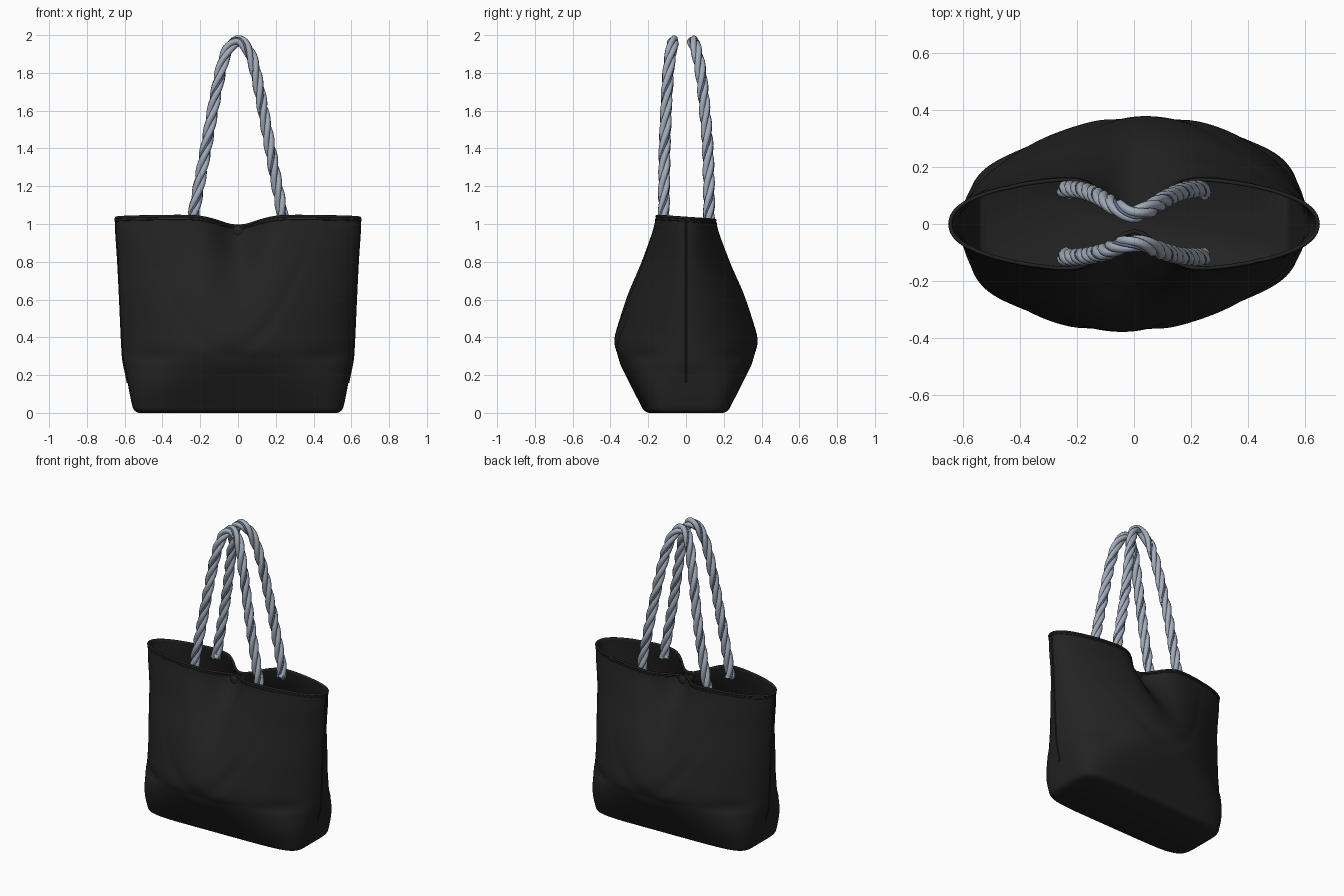
import bpy, bmesh, math
from mathutils import Vector

cube = bpy.data.objects.get("Cube")
if cube:
    bpy.data.objects.remove(cube, do_unlink=True)


def material(name, rgb):
    m = bpy.data.materials.new(name)
    m.use_nodes = True
    col = (*rgb, 1)
    m.diffuse_color = col
    bsdf = m.node_tree.nodes["Principled BSDF"]
    bsdf.inputs["Base Color"].default_value = col
    bsdf.inputs["Roughness"].default_value = 0.8
    return m


BLACK = material("black leather", (0.016, 0.016, 0.016))
GREY = material("blue grey rope", (0.36, 0.41, 0.49))
NAVY = material("dark blue thread", (0.12, 0.16, 0.28))


def catmull(pts, t):
    """Smooth interpolation through tuples, t from 0 to 1."""
    f = t * (len(pts) - 1)
    i = min(int(f), len(pts) - 2)
    u = f - i
    a, b = pts[max(i - 1, 0)], pts[i]
    c, d = pts[i + 1], pts[min(i + 2, len(pts) - 1)]
    return [0.5 * (2 * q + (r - p) * u + (2 * p - 5 * q + 4 * r - s) * u * u
                   + (3 * q - p - 3 * r + s) * u ** 3)
            for p, q, r, s in zip(a, b, c, d)]


def gauss(v, width):
    return math.exp(-(v / width) ** 2)


# Bag sections: height, half width, half depth, squareness, centre pinch
SECTIONS = [
    (0, .525, .19, 6, 0), (.015, .55, .215, 6, 0), (.06, .565, .24, 5, 0),
    (.2, .592, .315, 2.9, 0), (.28, .608, .355, 2.2, 0), (.38, .615, .383, 1.8, 0),
    (.6, .625, .333, 1.75, .1), (.8, .635, .253, 1.8, .35),
    (.95, .645, .192, 2.1, .72), (1.032, .648, .17, 2.2, .85),
]


def bag_point(t, angle, grow=0.0):
    z, w, d, n, pinch = catmull(SECTIONS, t)
    c, s = math.cos(angle), math.sin(angle)
    x = math.copysign(abs(c) ** (2 / n), c) * (w + grow)
    y = math.copysign(abs(s) ** (2 / n), s) * (d + grow)
    side = 1 if y > 0 else -1
    y *= 1 - pinch * gauss(x, .12)
    y *= 1 + .15 * x * side * min(1, 3 * max(0, 1 - z))
    # sagging fold across the panel and tucks above the lower corners
    fold = .012 * gauss(z - .33 - 3 * (x - .05 * side) ** 2, .05) * gauss(x, .32)
    tuck = .018 * gauss(z - .3, .04) * gauss(abs(x) - .46, .1)
    y -= side * (fold + tuck) * min(1, abs(y) / .1)
    # rim dips at the centre and towards the back
    z -= (.045 * gauss(x, .14) + .07 * y) * (z / 1.035) ** 6
    return Vector((x, y, z))


# Bag shell
RINGS, SEGS = 72, 160
angles = [2 * math.pi * k / SEGS for k in range(SEGS)]
bm = bmesh.new()
rings = [[bm.verts.new(bag_point(r / (RINGS - 1), a)) for a in angles]
         for r in range(RINGS)]
for low, high in zip(rings, rings[1:]):
    for k in range(SEGS):
        j = (k + 1) % SEGS
        bm.faces.new((low[k], low[j], high[j], high[k]))
bm.faces.new(rings[0][::-1])
mesh = bpy.data.meshes.new("bag_body")
bm.to_mesh(mesh)
bm.free()
body = bpy.data.objects.new("bag_body", mesh)
bpy.context.collection.objects.link(body)
mesh.materials.append(BLACK)
wall = body.modifiers.new("wall", "SOLIDIFY")
wall.thickness = .01
wall.offset = -1


def smooth(obj):
    bpy.ops.object.select_all(action="DESELECT")
    obj.select_set(True)
    bpy.context.view_layer.objects.active = obj
    bpy.ops.object.shade_smooth_by_angle(angle=math.radians(45))


smooth(body)


def tube(name, points, radius, mat, cyclic=False):
    cu = bpy.data.curves.new(name, "CURVE")
    cu.dimensions = "3D"
    cu.bevel_depth = radius
    cu.bevel_resolution = 2
    cu.use_fill_caps = True
    sp = cu.splines.new("POLY")
    sp.points.add(len(points) - 1)
    for p, co in zip(sp.points, points):
        p.co = (*co, 1)
    sp.use_cyclic_u = cyclic
    sp.use_smooth = True
    cu.materials.append(mat)
    obj = bpy.data.objects.new(name, cu)
    bpy.context.collection.objects.link(obj)
    return obj


# Rim piping, hem line and side seams
tube("rim_piping", [bag_point(1, a, -.003) for a in angles], .007, BLACK, True)
tube("hem_line", [bag_point(.965, a) for a in angles], .003, BLACK, True)
for name, a in (("left_seam", 0), ("right_seam", math.pi)):
    tube(name, [bag_point(.3 + .7 * k / 40, a) for k in range(41)], .005, BLACK)


# Twisted rope handles: half path of x, z, with depth per handle
HALF = [(.24, .99), (.235, 1.05), (.17, 1.4), (.105, 1.75), (.06, 1.91), (0, 1.968)]


def rope(name, depths):
    half = [(x, y, z) for (x, z), y in zip(HALF, depths)]
    ctrl = half + [(-x, y, z) for x, y, z in half[-2::-1]]
    steps = 240
    path = [Vector(catmull(ctrl, k / steps)) for k in range(steps + 1)]
    third = 2 * math.pi / 3
    strands = {"strand_a": (0, .0155, .0165, GREY),
               "strand_b": (third, .0155, .0165, GREY),
               "strand_c": (2 * third, .0155, .0165, GREY),
               "thread": (third / 2, .02, .006, NAVY)}
    for part, (phase, offset, radius, mat) in strands.items():
        pts, length = [], 0
        for k, p in enumerate(path):
            before, after = path[max(k - 1, 0)], path[min(k + 1, steps)]
            tangent = (after - before).normalized()
            n = tangent.cross(Vector((0, 1, 0))).normalized()
            b = tangent.cross(n)
            if k:
                length += (p - before).length
            turn = phase + 2 * math.pi * length / .32
            pts.append(p + offset * (n * math.cos(turn) + b * math.sin(turn)))
        tube(name + "_" + part, pts, radius, mat)


rope("front_handle", (-.112, -.117, -.113, -.098, -.08, -.066))
rope("back_handle", (.112, .122, .115, .085, .057, .036))

# Snap buttons at the pinched centre of each panel
for name, side in (("front_button", -1), ("back_button", 1)):
    bpy.ops.mesh.primitive_uv_sphere_add(segments=24, ring_count=12, radius=.032,
                                         location=(0, side * .036, .958))
    button = bpy.context.object
    button.name = name
    button.scale = (1, .4, 1)
    button.data.materials.append(BLACK)
    smooth(button)
